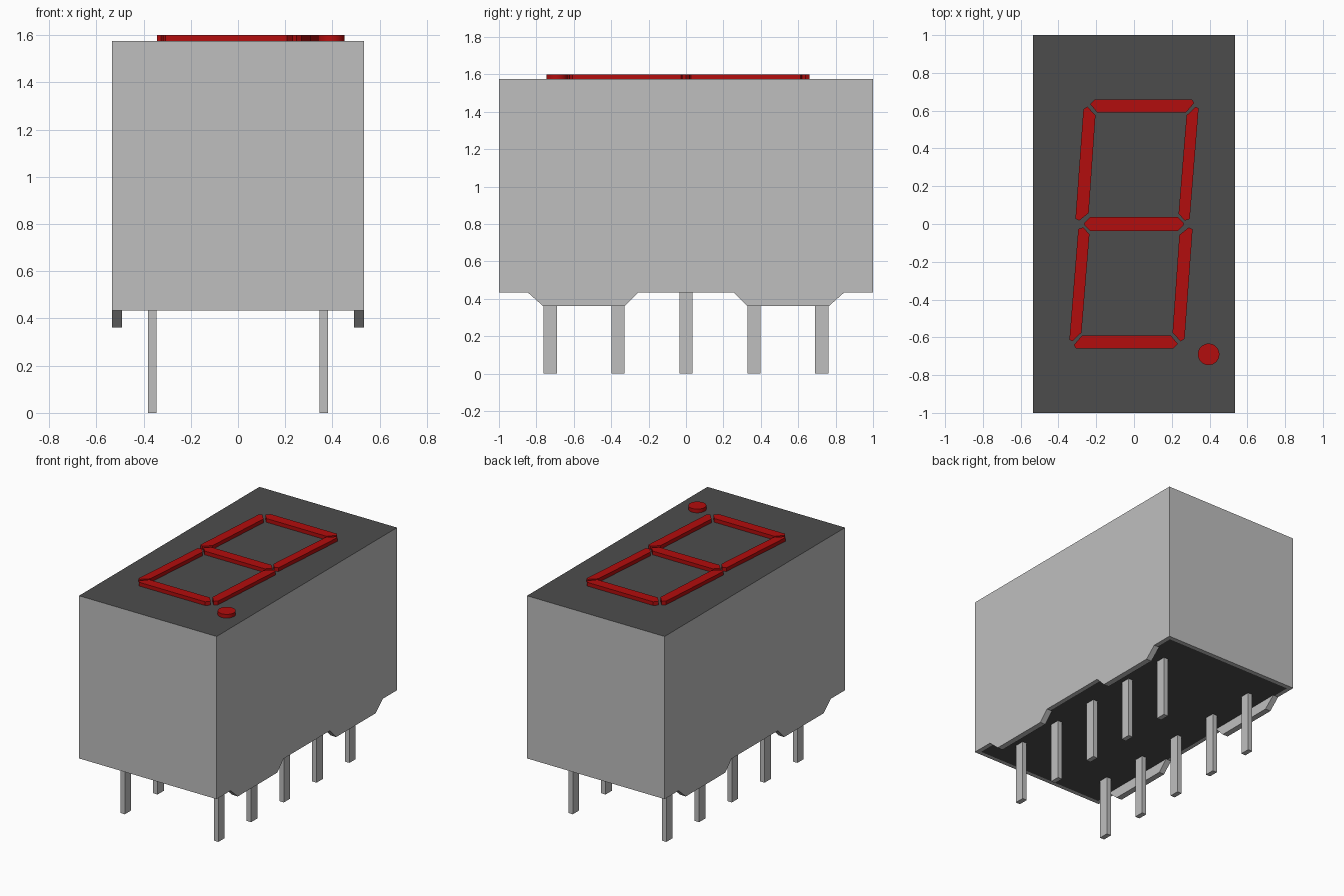
import bpy, bmesh, math

cube = bpy.data.objects.get("Cube")
if cube:
    bpy.data.objects.remove(cube, do_unlink=True)


def material(name, srgb):
    lin = [((c + 0.055) / 1.055) ** 2.4 if c > 0.04 else c / 12.92 for c in srgb]
    m = bpy.data.materials.new(name)
    m.use_nodes = True
    m.diffuse_color = (*lin, 1)
    bsdf = m.node_tree.nodes["Principled BSDF"]
    bsdf.inputs["Base Color"].default_value = (*lin, 1)
    bsdf.inputs["Roughness"].default_value = 0.6
    return m


GREY = material("light grey", (0.75, 0.75, 0.75))
DARK = material("dark face", (0.30, 0.30, 0.30))
RED = material("segment red", (0.70, 0.05, 0.05))


def finish(name, bm, *mats):
    bmesh.ops.recalc_face_normals(bm, faces=bm.faces)
    me = bpy.data.meshes.new(name)
    bm.to_mesh(me)
    bm.free()
    for m in mats:
        me.materials.append(m)
    ob = bpy.data.objects.new(name, me)
    bpy.context.collection.objects.link(ob)
    return ob


def add_box(bm, lo, hi):
    verts = bmesh.ops.create_cube(bm, size=1)["verts"]
    for v in verts:
        v.co = [(a + b) / 2 + c * (b - a) for a, b, c in zip(lo, hi, v.co)]


def add_prism(bm, base, offset):
    """Extrude a flat outline by an offset vector."""
    face = bm.faces.new([bm.verts.new(p) for p in base])
    out = bmesh.ops.extrude_face_region(bm, geom=[face], use_keep_orig=True)
    moved = [g for g in out["geom"] if isinstance(g, bmesh.types.BMVert)]
    bmesh.ops.translate(bm, verts=moved, vec=offset)


W, BOTTOM, SKIRT, FACE, TOP = 0.534, 0.433, 0.362, 1.574, 1.6
WALL = 0.042

# Housing: grey sides, dark display face, dark potting framed by the wall rim
bm = bmesh.new()
add_box(bm, (-W, -1, BOTTOM), (W, 1, FACE))
bm.normal_update()
for f in bm.faces:
    if f.normal.z > 0.5:
        f.material_index = 1
under = [f for f in bm.faces if f.normal.z < -0.5]
bmesh.ops.inset_region(bm, faces=under, thickness=WALL)
for f in under:
    f.material_index = 1
finish("housing", bm, GREY, DARK)

# Tapered standoff skirts, two under each long wall
outline = [(0.257, BOTTOM), (0.326, SKIRT), (0.765, SKIRT), (0.845, BOTTOM)]
for sx, side in ((1, "left"), (-1, "right")):
    for sy, end in ((-1, "front"), (1, "back")):
        bm = bmesh.new()
        add_prism(bm, [(sx * W, sy * y, z) for y, z in outline], (-sx * WALL, 0, 0))
        finish(f"{end}_{side}_skirt", bm, GREY)

# Two rows of five pins
for sx, side in ((1, "left"), (-1, "right")):
    for i in range(5):
        x, y = sx * 0.363, (i - 2) * 0.363
        bm = bmesh.new()
        add_box(bm, (x - 0.0175, y - 0.035, 0), (x + 0.0175, y + 0.035, BOTTOM + 0.01))
        finish(f"{side}_pin_{i + 1}", bm, GREY)

# Slanted segments; the lower half is the upper half turned by 180 degrees
top_bar = [(-.232, .635), (-.207, .66), (.307, .66), (.318, .64), (.275, .59), (-.195, .59)]
upper_left = [(-.247, .622), (-.204, .575), (-.24, .058), (-.29, .018), (-.31, .028), (-.268, .607)]
upper_right = [(.342, .613), (.326, .62), (.278, .575), (.236, .055), (.268, .018), (.295, .026)]
middle_bar = [(-.267, 0), (-.234, .036), (.234, .036), (.267, 0), (.234, -.036), (-.234, -.036)]


def turned(pts):
    return [(-x, -y) for x, y in pts]


segments = {
    "top_segment": top_bar,
    "upper_left_segment": upper_left,
    "upper_right_segment": upper_right,
    "middle_segment": middle_bar,
    "lower_right_segment": turned(upper_left),
    "lower_left_segment": turned(upper_right),
    "bottom_segment": turned(top_bar),
    "decimal_point": [(.395 + .057 * math.cos(math.tau * k / 32),
                       -.69 + .057 * math.sin(math.tau * k / 32)) for k in range(32)],
}
for name, pts in segments.items():
    bm = bmesh.new()
    add_prism(bm, [(x, y, FACE) for x, y in pts], (0, 0, TOP - FACE))
    finish(name, bm, RED)

# Round side of the decimal point shades smoothly
dot = bpy.data.objects["decimal_point"]
bpy.ops.object.select_all(action="DESELECT")
dot.select_set(True)
bpy.context.view_layer.objects.active = dot
bpy.ops.object.shade_smooth_by_angle(angle=math.radians(30))
